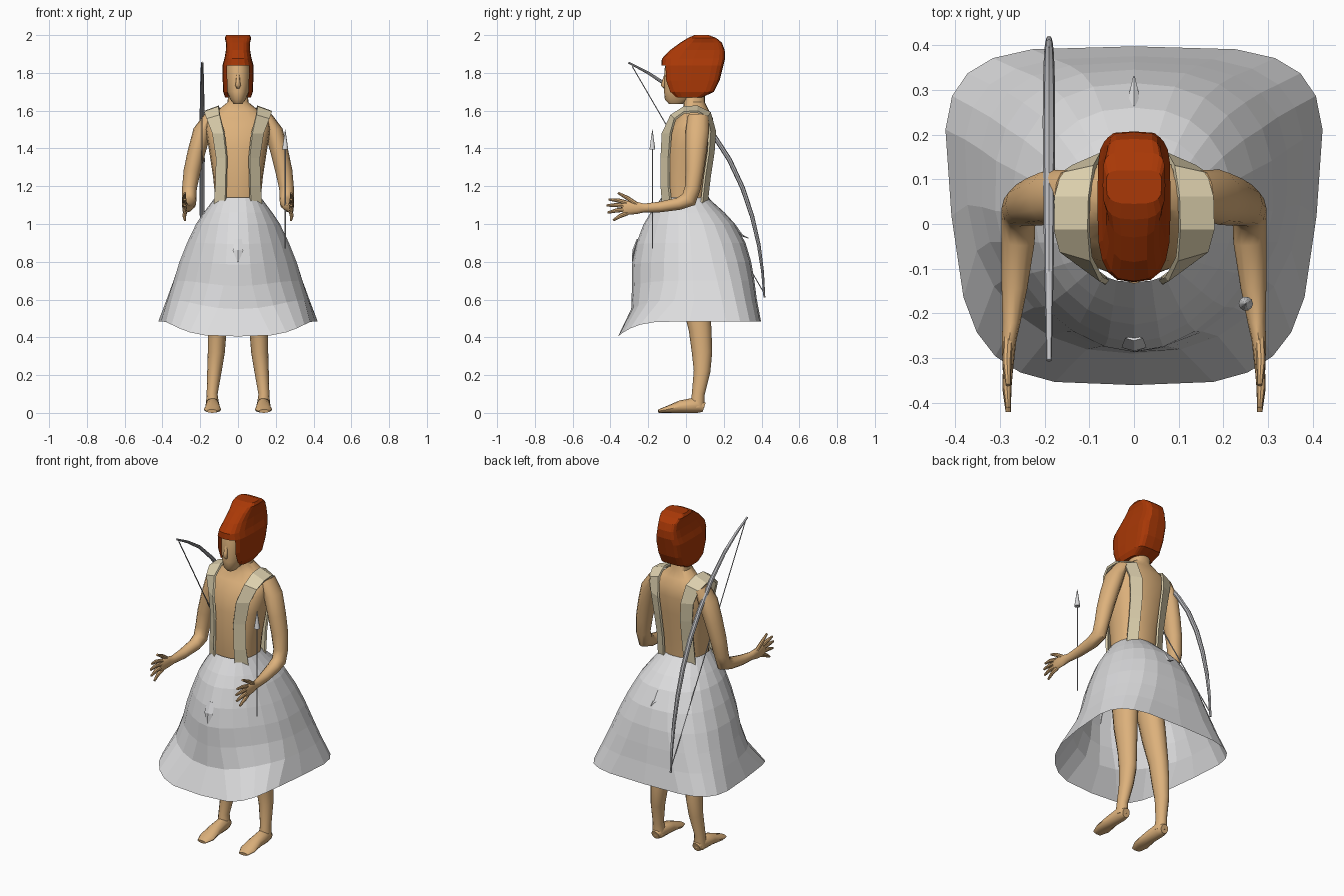
import bpy, bmesh, math
from mathutils import Vector


def material(name, r, g, b):
    m = bpy.data.materials.new(name)
    m.diffuse_color = (r, g, b, 1)
    return m


SKIN = material("tan skin", 0.72, 0.44, 0.20)
HAIR = material("rust hair", 0.40, 0.040, 0.002)
STRAP = material("cream cloth", 0.72, 0.63, 0.42)
CLOTH = material("pale grey cloth", 0.72, 0.72, 0.73)
METAL = material("mid grey", 0.50, 0.50, 0.52)


def superellipse(a, e):
    c, s = math.cos(a), math.sin(a)
    return (math.copysign(abs(c) ** (2 / e), c), math.copysign(abs(s) ** (2 / e), s))


def skin_rings(name, rings, mat, caps=True, smooth=40, mirror=False, drop=None):
    """Join rings of points into one surface; drop(centre) removes faces."""
    bm = bmesh.new()
    loops = [[bm.verts.new(p) for p in ring] for ring in rings]
    n = len(loops[0])
    for a, b in zip(loops, loops[1:]):
        for i in range(n):
            j = (i + 1) % n
            bm.faces.new((a[i], a[j], b[j], b[i]))
    if caps:
        bm.faces.new(loops[0])
        bm.faces.new(loops[-1])
    bmesh.ops.recalc_face_normals(bm, faces=bm.faces)
    if drop:
        gone = [f for f in bm.faces if drop(f.calc_center_median())]
        bmesh.ops.delete(bm, geom=gone, context='FACES')
    me = bpy.data.meshes.new(name)
    bm.to_mesh(me)
    bm.free()
    me.materials.append(mat)
    if smooth:
        me.shade_smooth()
        me.set_sharp_from_angle(angle=math.radians(smooth))
    ob = bpy.data.objects.new(name, me)
    bpy.context.collection.objects.link(ob)
    if mirror:
        ob.modifiers.new("mirror", 'MIRROR').use_mirror_merge = False
    return ob


def tube(name, path, mat, n=12, **kw):
    """Path of (x, y, z, radius across x, radius across the other way)."""
    pts = [Vector(p[:3]) for p in path]
    rings = []
    for k, p in enumerate(path):
        t = (pts[min(k + 1, len(pts) - 1)] - pts[max(k - 1, 0)]).normalized()
        u = Vector((1, 0, 0))
        u = (u - t * u.dot(t)).normalized()
        v = t.cross(u)
        rings.append([pts[k] + u * p[3] * math.cos(a) + v * p[4] * math.sin(a)
                      for a in (2 * math.pi * i / n for i in range(n))])
    return skin_rings(name, rings, mat, **kw)


def loft(name, levels, mat, n=20, e=2.4, back=None, **kw):
    """Stack of level sections (z, half width, front y, back y)."""
    rings = []
    for z, rx, y0, y1 in levels:
        ring = []
        for i in range(n):
            c, s = superellipse(2 * math.pi * i / n, (back or e) if 2 * i < n else e)
            ring.append((rx * c, (y0 + y1) / 2 + (y1 - y0) / 2 * s, z))
        rings.append(ring)
    return skin_rings(name, rings, mat, **kw)


# Torso with neck, and head
loft("torso", [(1.05, .12, -.10, .10), (1.15, .122, -.114, .11), (1.25, .132, -.116, .118),
               (1.4, .155, -.112, .138), (1.5, .172, -.09, .146), (1.56, .165, -.05, .142),
               (1.605, .105, -.012, .12), (1.645, .055, -.012, .10), (1.74, .05, -.01, .10)], SKIN)
loft("head", [(1.635, .022, -.09, -.02), (1.66, .042, -.112, .03), (1.70, .057, -.116, .07),
              (1.75, .067, -.116, .10), (1.82, .07, -.114, .12), (1.88, .06, -.10, .12)], SKIN, e=2.2)
tube("nose", [(0, -.106, 1.80, .008, .006), (0, -.117, 1.755, .011, .010),
              (0, -.122, 1.735, .015, .012), (0, -.108, 1.718, .008, .006)], SKIN, n=8, smooth=80)

# Swept-back hair, open around the face
loft("hair", [(1.67, .068, -.06, .085), (1.70, .079, -.10, .148), (1.76, .081, -.125, .178),
              (1.84, .082, -.13, .198), (1.875, .072, -.128, .207), (1.92, .064, -.085, .205),
              (1.96, .064, -.03, .190), (1.985, .070, .01, .16), (2.0, .062, .045, .12)],
     HAIR, e=3, back=5, smooth=0,
     drop=lambda c: c.z < 1.855 and c.y < -.03 and abs(c.x) < .056)

# Arms, bent forward at the elbow
tube("arms", [(.150, .065, 1.57, .03, .055), (.190, .06, 1.49, .048, .062),
              (.22, .052, 1.38, .047, .056), (.243, .045, 1.28, .045, .048),
              (.257, .035, 1.19, .039, .042), (.258, .015, 1.13, .038, .044),
              (.259, -.04, 1.107, .037, .033), (.267, -.14, 1.09, .029, .028),
              (.274, -.22, 1.085, .020, .023), (.279, -.26, 1.085, .016, .032),
              (.282, -.325, 1.085, .012, .038), (.282, -.335, 1.085, .008, .03)],
     SKIN, mirror=True)
# Fingers and thumb: start height, tip y, tip z
for label, y0, z0, y1, z1 in [("thumb", -.255, 1.10, -.36, 1.165), ("first", -.315, 1.113, -.41, 1.13),
                              ("middle", -.32, 1.095, -.42, 1.098), ("ring", -.32, 1.076, -.415, 1.06),
                              ("little", -.31, 1.058, -.385, 1.02)]:
    tube(label + "_fingers", [(.281, y0, z0, .011, .012),
                              (.284, (y0 + y1) / 2, (z0 + z1) / 2 + .004, .010, .011),
                              (.281, y1, z1, .006, .006)], SKIN, n=8, mirror=True)

# Legs and bare feet
tube("legs", [(.135, .060, .03, .036, .038), (.137, .065, .10, .029, .034),
              (.125, .085, .22, .038, .044), (.115, .085, .32, .045, .054),
              (.11, .075, .44, .050, .060), (.10, .05, .60, .06, .075),
              (.08, .02, .85, .072, .09), (.065, 0, 1.05, .05, .08)], SKIN, mirror=True)
tube("feet", [(.135, .096, .030, .024, .026), (.135, .06, .042, .037, .042),
              (.135, -.03, .033, .038, .033), (.135, -.10, .018, .046, .018),
              (.138, -.146, .009, .028, .009)], SKIN, mirror=True)

# Flat straps over the shoulders: centre, then half-width direction that hugs the body
strap = [((.095, -.100, 1.10), (.030, .022, 0)), ((.090, -.110, 1.20), (.027, .020, 0)),
         ((.086, -.110, 1.35), (.027, .020, 0)), ((.103, -.102, 1.48), (.030, .022, 0)),
         ((.130, -.068, 1.565), (.034, .010, -.010)), ((.140, -.01, 1.604), (.038, 0, -.014)),
         ((.138, .06, 1.608), (.038, 0, -.014)), ((.125, .118, 1.578), (.036, -.008, -.012)),
         ((.105, .140, 1.49), (.032, -.014, 0)), ((.094, .132, 1.38), (.030, -.014, 0)),
         ((.090, .112, 1.25), (.028, -.014, 0)), ((.093, .095, 1.10), (.028, -.014, 0))]
rings = []
for k, (p, w) in enumerate(strap):
    p, w = Vector(p), Vector(w)
    t = Vector(strap[min(k + 1, 11)][0]) - Vector(strap[max(k - 1, 0)][0])
    d = t.cross(w).normalized() * .006
    rings.append([p - w - d, p + w - d, p + w + d, p - w + d])
skin_rings("straps", rings, STRAP, smooth=0, mirror=True)

# Flared skirt: z, half width, front y, back y, front and back squareness
levels = [(1.14, .122, -.130, .115, 2.4, 2.3), (1.06, .182, -.188, .205, 2.0, 2.2),
          (1.0, .222, -.225, .260, 1.9, 2.3), (.9, .270, -.265, .315, 1.8, 2.4),
          (.8, .310, -.286, .345, 1.8, 2.6), (.7, .340, -.286, .362, 1.9, 2.9),
          (.6, .372, -.290, .375, 2.3, 3.3), (.485, .408, -.36, .397, 3.7, 4.0)]
rings = []
for k, (z, rx, y0, y1, ef, eb) in enumerate(levels):
    ring, w = [], k / 7
    for i in range(24):
        a = 2 * math.pi * i / 24
        c, s = superellipse(a, eb if a < math.pi else ef)
        dip = .08 * w ** 3 * max(0, -s) ** 4
        ring.append((rx * c * (1 + .1 * w * s), (y0 + y1) / 2 + (y1 - y0) / 2 * s, z - dip))
    rings.append(ring)
skin_rings("skirt", rings, CLOTH, caps=False, smooth=0)
# Small folds on the front and back seams
tube("front_fold", [(0, -.255, .92, .020, .006), (0, -.276, .86, .028, .008),
                    (0, -.284, .80, .003, .003)], CLOTH, n=4, smooth=0)
tube("back_fold", [(0, .26, .99, .012, .006), (0, .295, .94, .010, .006),
                   (0, .33, .925, .002, .002)], CLOTH, n=4, smooth=0)

# Bow slung at the side, with its straight string
stave = [(-.305, 1.855), (-.20, 1.80), (-.09, 1.727), (.03, 1.615), (.14, 1.48), (.23, 1.34),
         (.30, 1.19), (.35, 1.04), (.385, .89), (.405, .75), (.415, .61)]
tube("bow", [(-.19, y, z, .006 + .008 * math.sin(math.pi * i / 10),
              .005 + .008 * math.sin(math.pi * i / 10)) for i, (y, z) in enumerate(stave)],
     METAL, n=8)
tube("bow_string", [(-.19, -.285, 1.835, .003, .003), (-.19, .41, .64, .003, .003)], METAL, n=6)

# Arrow held upright
tube("arrow_shaft", [(.25, -.178, .87, .003, .003), (.25, -.178, 1.41, .003, .003)], METAL, n=6)
tube("arrow_head", [(.25, -.178, 1.395, .016, .016), (.25, -.178, 1.50, .001, .001)], CLOTH, n=10)
